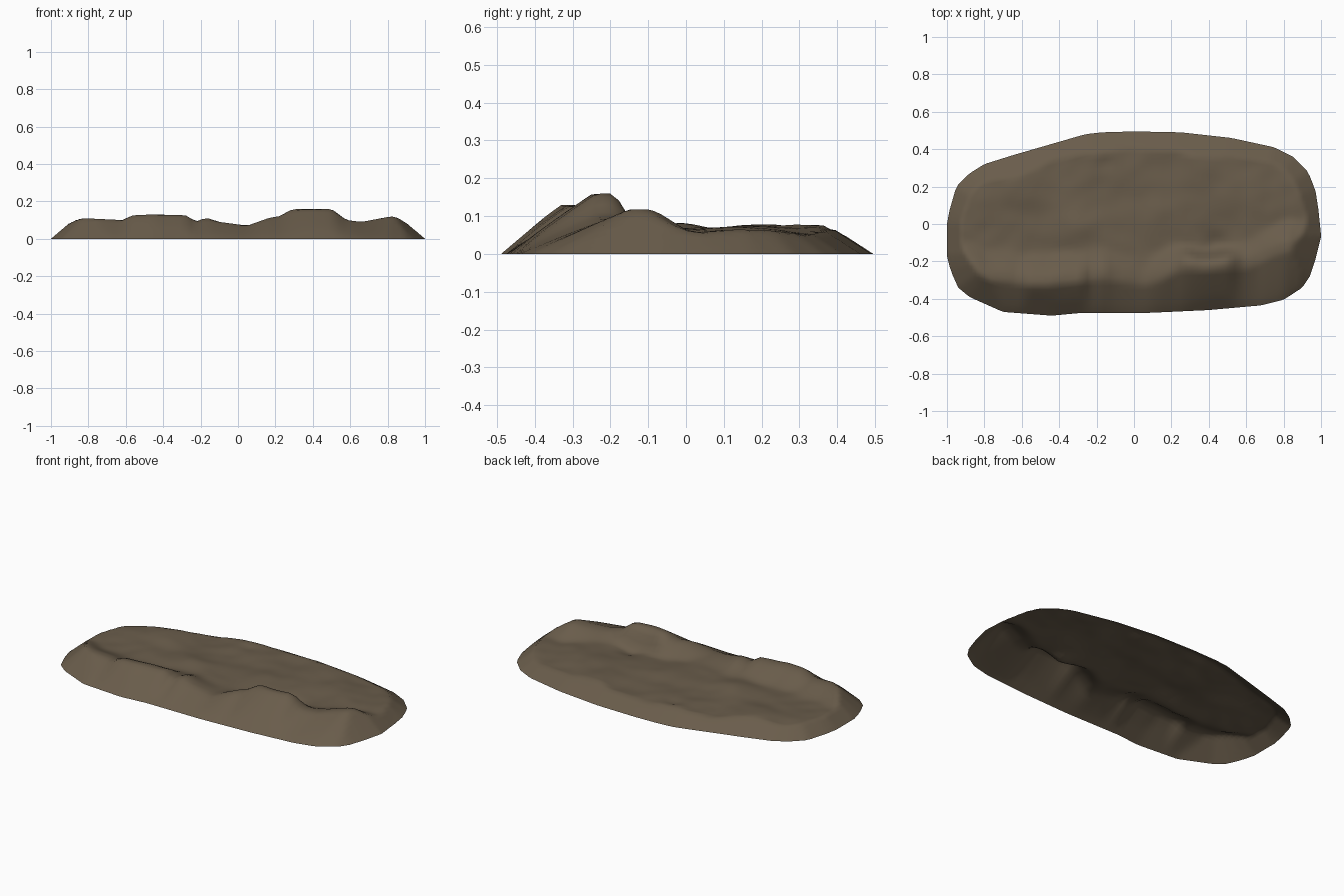
import bpy, bmesh, math
from mathutils import Vector, noise

if "Cube" in bpy.data.objects:
    bpy.data.objects.remove(bpy.data.objects["Cube"])

# Outline of the mound, back edge and front edge, left to right (x, y)
BACK = [(-1, 0), (-.99, .06), (-.95, .2), (-.88, .27), (-.8, .32), (-.64, .37), (-.26, .48), (-.17, .49),
        (0, .495), (.25, .49), (.52, .46), (.75, .41), (.85, .36), (.93, .28), (.97, .18), (.99, .05), (1, -.06)]
FRONT = [(-1, -.17), (-.98, -.25), (-.94, -.34), (-.88, -.39), (-.7, -.47), (-.44, -.49), (-.28, -.475),
         (.08, -.475), (.4, -.46), (.68, -.435), (.8, -.405), (.9, -.34), (.94, -.28), (.97, -.19), (1, -.07)]
# Crest height, crest position and width of the drop behind it, along x
CREST_Z = [(-1, .08), (-.83, .11), (-.62, .10), (-.56, .126), (-.45, .13), (-.27, .125), (-.23, .09),
           (-.17, .113), (-.1, .09), (.05, .07), (.17, .113), (.22, .12), (.29, .158), (.5, .16), (.58, .1),
           (.66, .09), (.82, .12), (.9, .1), (1, .06)]
CREST_Y = [(-1, -.2), (-.8, -.27), (-.45, -.31), (-.27, -.28), (-.17, -.26), (.05, -.3), (.3, -.21), (.5, -.2),
           (.6, -.2), (.82, -.11), (1, -.08)]
DROP = [(-1, .16), (-.3, .16), (.2, .14), (.3, .09), (.5, .09), (.6, .13), (1, .16)]
# Low swells on the back half: x, y, radius, height
SWELLS = [(-.62, .2, .12, .018), (.35, .3, .12, .018), (-.15, .38, .1, .016), (-.3, -.02, .1, .018),
          (.6, .15, .12, .015), (.1, .05, .12, .012), (.43, -.1, .06, -.025), (-.15, .33, .04, -.012)]
outline = [Vector(p) for p in BACK + FRONT[::-1]]


def lerp(table, x):
    for (x0, a), (x1, b) in zip(table, table[1:]):
        if x <= x1:
            return a + (b - a) * max(0, x - x0) / (x1 - x0)
    return table[-1][1]


def edge_distance(p):
    best = 9
    for a, b in zip(outline, outline[1:] + outline[:1]):
        ab = b - a
        t = min(1, max(0, (p - a).dot(ab) / ab.length_squared))
        best = min(best, (p - a - ab * t).length)
    return best


def height(x, y):
    d = edge_distance(Vector((x, y)))
    n = noise.noise(Vector((x * 5, y * 5, 2.3))) + .5 * noise.noise(Vector((x * 11, y * 11, 7.1)))
    floor = .057 + .01 * n
    crest, cy = lerp(CREST_Z, x), lerp(CREST_Y, x)
    cy += .025 * noise.noise(Vector((x * 6, 0, 4)))
    if y < cy:                                   # long front slope
        t = max(0, (y - lerp(FRONT, x)) / max(.02, cy - lerp(FRONT, x)))
        top = crest * min(1, 1.15 * t ** .9)
    else:                                        # drop behind the crest
        t = min(1, (y - cy) / lerp(DROP, x))
        t = t * t * (3 - 2 * t)
        top = crest + (min(floor, crest) - crest) * t
    for sx, sy, r, h in SWELLS:
        top += h * math.exp(-((x - sx) ** 2 + (y - sy) ** 2) / r ** 2)
    # edge slope, gentler toward the back
    rim = d * (.85 - .2 * min(1, max(0, y / .3)))
    return max(0, min(top, rim))


# Open-bottomed mound surface as a grid fitted to the outline
NX, NY = 80, 40
bm = bmesh.new()
cols = []
for i in range(NX + 1):
    u = 2 * i / NX - 1
    x = .55 * u + .45 * math.sin(u * math.pi / 2)
    lo, hi = lerp(FRONT, x), lerp(BACK, x)
    cols.append([])
    for j in range(NY + 1):
        y = lo + (hi - lo) * j / NY
        cols[-1].append(bm.verts.new((x, y, height(x, y))))
for a, b in zip(cols, cols[1:]):
    for j in range(NY):
        bm.faces.new((a[j], b[j], b[j + 1], a[j + 1])).smooth = True
mesh = bpy.data.meshes.new("earth_mound")
bm.to_mesh(mesh)
bm.free()
mound = bpy.data.objects.new("earth_mound", mesh)
bpy.context.collection.objects.link(mound)

# Earth colour
earth = bpy.data.materials.new("brown_earth")
earth.diffuse_color = (.142, .108, .07, 1)
earth.use_nodes = True
earth.node_tree.nodes["Principled BSDF"].inputs["Base Color"].default_value = earth.diffuse_color
mesh.materials.append(earth)
